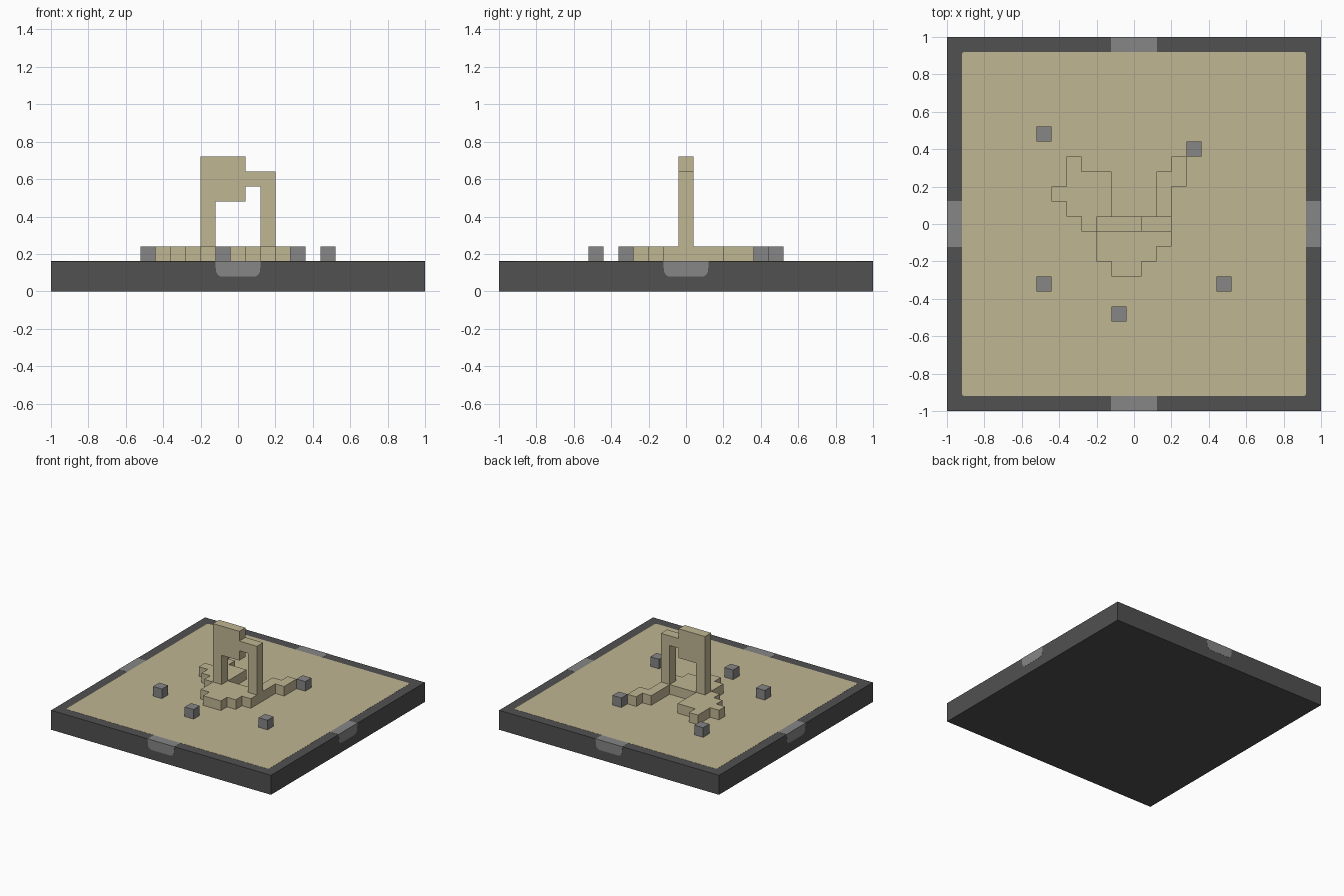
import bpy
import bmesh
import math
from mathutils import Matrix, Vector

if "Cube" in bpy.data.objects:
    bpy.data.objects.remove(bpy.data.objects["Cube"], do_unlink=True)

U = 0.08      # block size
TOP = 0.16    # height of the ground


def make_material(name, colour):
    mat = bpy.data.materials.new(name)
    mat.use_nodes = True
    mat.diffuse_color = (*colour, 1)
    mat.node_tree.nodes["Principled BSDF"].inputs["Base Color"].default_value = (*colour, 1)
    return mat


sand = make_material("sand", (0.53, 0.465, 0.29))
light_grey = make_material("light grey", (0.24, 0.24, 0.24))
dark_grey = make_material("dark grey", (0.082, 0.082, 0.082))


def finish(name, bm, mat):
    bmesh.ops.recalc_face_normals(bm, faces=bm.faces)
    mesh = bpy.data.meshes.new(name)
    bm.to_mesh(mesh)
    bm.free()
    mesh.materials.append(mat)
    obj = bpy.data.objects.new(name, mesh)
    bpy.context.collection.objects.link(obj)
    return obj


def box(name, centre, size, mat):
    bm = bmesh.new()
    bmesh.ops.create_cube(bm, size=1, matrix=Matrix.Translation(centre) @ Matrix.Diagonal((*size, 1)))
    return finish(name, bm, mat)


def prism(name, points, offset, mat, matrix=Matrix()):
    bm = bmesh.new()
    face = bm.faces.new([bm.verts.new(p) for p in points])
    ext = bmesh.ops.extrude_face_region(bm, geom=[face])
    bmesh.ops.translate(bm, vec=offset, verts=[g for g in ext["geom"] if isinstance(g, bmesh.types.BMVert)])
    bm.transform(matrix)
    return finish(name, bm, mat)


def corner(cx, cy, r, start, steps=4):
    angles = [math.radians(start + 90 * s / steps) for s in range(steps + 1)]
    return [(cx + r * math.cos(a), cy + r * math.sin(a)) for a in angles]


# Base slab
box("base_slab", (0, 0, TOP / 2), (1.998, 1.998, TOP), dark_grey)

# Sand plate with slightly rounded corners
c, r = 0.905, 0.015
outline = corner(c, c, r, 0) + corner(-c, c, r, 90) + corner(-c, -c, r, 180) + corner(c, -c, r, 270)
prism("sand_ground", [(x, y, TOP - 0.004) for x, y in outline], (0, 0, 0.005), sand)

# Rim clips, one per side, with rounded lower corners
clip = [(0.122, TOP + 0.001), (-0.122, TOP + 0.001)]
clip += corner(-0.083, 0.113, 0.035, 180) + corner(0.083, 0.113, 0.035, 270)
for i, side in enumerate(("front", "left", "back", "right")):
    prism(side + "_clip", [(x, -1, z) for x, z in clip], (0, U, 0), light_grey,
          Matrix.Rotation(i * math.pi / 2, 4, "Z"))

# Loose stones
for i, (x, y) in enumerate([(-6, 6), (4, 5), (-6, -4), (6, -4), (-1, -6)]):
    box(f"stone_{i + 1}", (x * U, y * U, TOP + U / 2), (U, U, U), light_grey)

# Ruin blocks: floor columns as (x, first y, last y)
cells = set()
for x, a, b in [(-5, 2, 2), (-4, 1, 4), (-3, 0, 3), (-2, -2, 3), (-1, -3, 0),
                (0, -3, 0), (1, -2, 0), (2, -1, 3), (3, 3, 4)]:
    cells |= {(x, y, 0) for y in range(a, b + 1)}
# Arch columns as (x, first level, last level)
for x, a, b in [(-2, 1, 6), (-1, 4, 6), (0, 4, 6), (1, 5, 5), (2, 1, 5)]:
    cells |= {(x, 0, z) for z in range(a, b + 1)}

# Only the outer skin of the blocks is built
bm = bmesh.new()
for cell in sorted(cells):
    centre = Vector(cell)
    for axis in range(3):
        for sign in (-1, 1):
            n = Vector((0, 0, 0))
            n[axis] = sign
            if tuple(int(v) for v in centre + n) in cells:
                continue
            u = Vector((n.y, n.z, n.x)) / 2
            v = n.cross(u)
            quad = [centre + n / 2 + d for d in (u + v, v - u, -u - v, u - v)]
            bm.faces.new([bm.verts.new((p.x * U, p.y * U, TOP + (p.z + 0.5) * U)) for p in quad])
bmesh.ops.remove_doubles(bm, verts=bm.verts, dist=0.001)
bmesh.ops.dissolve_limit(bm, angle_limit=0.02, verts=bm.verts, edges=bm.edges)
finish("ruined_arch", bm, sand)
